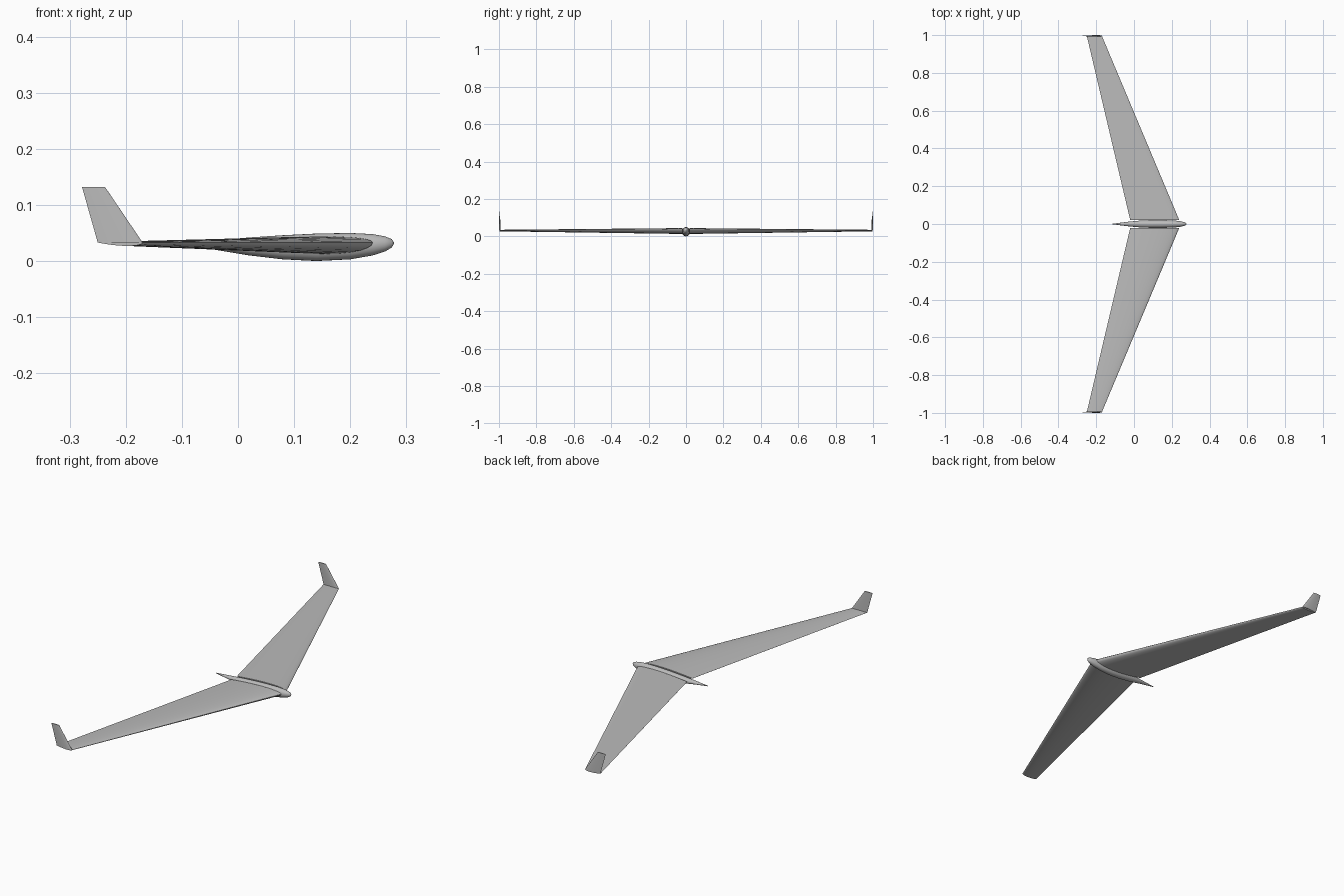
import bpy, bmesh, math

cube = bpy.data.objects.get("Cube")
if cube:
    bpy.data.objects.remove(cube)

grey = bpy.data.materials.new("light grey")
grey.use_nodes = True
grey.diffuse_color = (0.5, 0.5, 0.5, 1)
grey.node_tree.nodes["Principled BSDF"].inputs["Base Color"].default_value = (0.5, 0.5, 0.5, 1)


def loft(name, rings, angle=40):
    """Skin a list of closed rings and cap both ends."""
    bm = bmesh.new()
    loops = [[bm.verts.new(p) for p in ring] for ring in rings]
    n = len(loops[0])
    for a, b in zip(loops, loops[1:]):
        for i in range(n):
            j = (i + 1) % n
            bm.faces.new((a[i], a[j], b[j], b[i]))
    bm.faces.new(loops[0])
    bm.faces.new(loops[-1])
    bmesh.ops.recalc_face_normals(bm, faces=bm.faces)
    mesh = bpy.data.meshes.new(name)
    bm.to_mesh(mesh)
    bm.free()
    mesh.materials.append(grey)
    obj = bpy.data.objects.new(name, mesh)
    bpy.context.collection.objects.link(obj)
    bpy.ops.object.select_all(action="DESELECT")
    obj.select_set(True)
    bpy.context.view_layer.objects.active = obj
    bpy.ops.object.shade_smooth_by_angle(angle=math.radians(angle))
    return obj


def airfoil(lead, trail, up, down, steps=16):
    """Closed section as (x, offset) pairs, from tail over the top and back."""
    def point(t, height):
        # thickness curve with a round nose and a thin tail, peak of 1
        h = 2.6 * (math.sqrt(t) * (1 - t)) + 0.01
        return lead + (trail - lead) * t, h * height
    ts = [(1 - math.cos(math.pi * i / steps)) / 2 for i in range(steps + 1)]
    return ([point(t, up) for t in reversed(ts)] +
            [point(t, -down) for t in ts])


# Fuselage pod: x, half width, bottom, top
stations = [(0.278, 0.001, 0.031, 0.033), (0.274, 0.006, 0.024, 0.039),
            (0.262, 0.011, 0.017, 0.044), (0.24, 0.016, 0.010, 0.048),
            (0.2, 0.019, 0.003, 0.05), (0.14, 0.021, 0.0, 0.049),
            (0.08, 0.020, 0.003, 0.046), (0.02, 0.017, 0.010, 0.042),
            (-0.04, 0.011, 0.020, 0.037), (-0.115, 0.001, 0.029, 0.032)]
rings = []
for x, w, lo, hi in stations:
    angles = [2 * math.pi * k / 24 for k in range(24)]
    rings.append([(x, w * math.cos(a), (lo + hi) / 2 + (hi - lo) / 2 * math.sin(a))
                  for a in angles])
loft("fuselage_pod", rings, 60)

# Swept wings with upright tip fins
for side, label in ((1, "left"), (-1, "right")):
    root = [(x, side * 0.02, 0.033 + h) for x, h in airfoil(0.24, -0.02, 0.011, 0.020)]
    tip = [(x, side * 0.996, 0.033 + h) for x, h in airfoil(-0.17, -0.25, 0.002, 0.006)]
    loft(label + "_wing", [root, tip])
    base = [(x, side * 0.996 + h, 0.033) for x, h in airfoil(-0.17, -0.25, 0.004, 0.004)]
    top = [(x, side * 0.996 + h, 0.132) for x, h in airfoil(-0.237, -0.278, 0.002, 0.002)]
    loft(label + "_tip_fin", [base, top])
